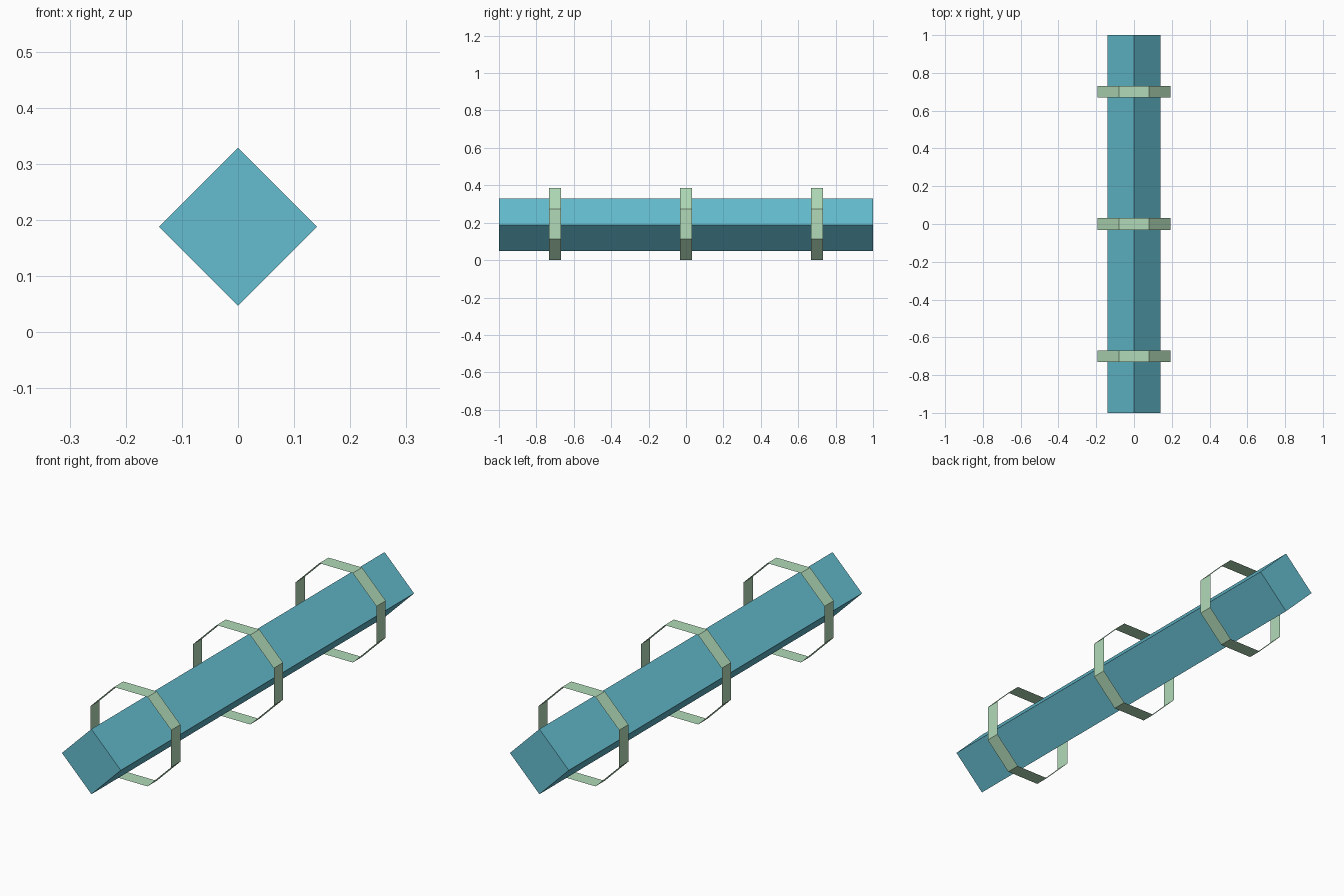
import bpy
import bmesh
from math import pi, cos
from mathutils import Matrix

cube = bpy.data.objects.get("Cube")
if cube:
    bpy.data.objects.remove(cube, do_unlink=True)


def make_material(name, colour):
    mat = bpy.data.materials.new(name)
    mat.use_nodes = True
    mat.diffuse_color = colour
    mat.node_tree.nodes["Principled BSDF"].inputs["Base Color"].default_value = colour
    return mat


def prism_along_y(name, sides, radius, length, turn, location, capped, mat):
    """Flat-sided prism lying along y, optionally open at both ends."""
    bm = bmesh.new()
    bmesh.ops.create_cone(bm, cap_ends=capped, segments=sides,
                          radius1=radius, radius2=radius, depth=length,
                          matrix=Matrix.Rotation(pi / 2, 4, 'X') @ Matrix.Rotation(turn, 4, 'Z'))
    bmesh.ops.recalc_face_normals(bm, faces=bm.faces)
    mesh = bpy.data.meshes.new(name)
    bm.to_mesh(mesh)
    bm.free()
    mesh.materials.append(mat)
    obj = bpy.data.objects.new(name, mesh)
    obj.location = location
    bpy.context.collection.objects.link(obj)
    return obj


blue = make_material("teal_blue", (0.13, 0.515, 0.63, 1))
green = make_material("pale_green", (0.44, 0.70, 0.48, 1))

# Square bar resting on its edge
prism_along_y("bar", 4, 0.1406, 2.0, 0, (0, 0, 0.188), True, blue)

# Three thin, open octagonal bands around the bar
apothem = 0.193
for label, y in (("front", -0.7), ("middle", 0), ("back", 0.7)):
    prism_along_y(label + "_band", 8, apothem / cos(pi / 8), 0.063, pi / 8,
                  (0, y, apothem), False, green)
